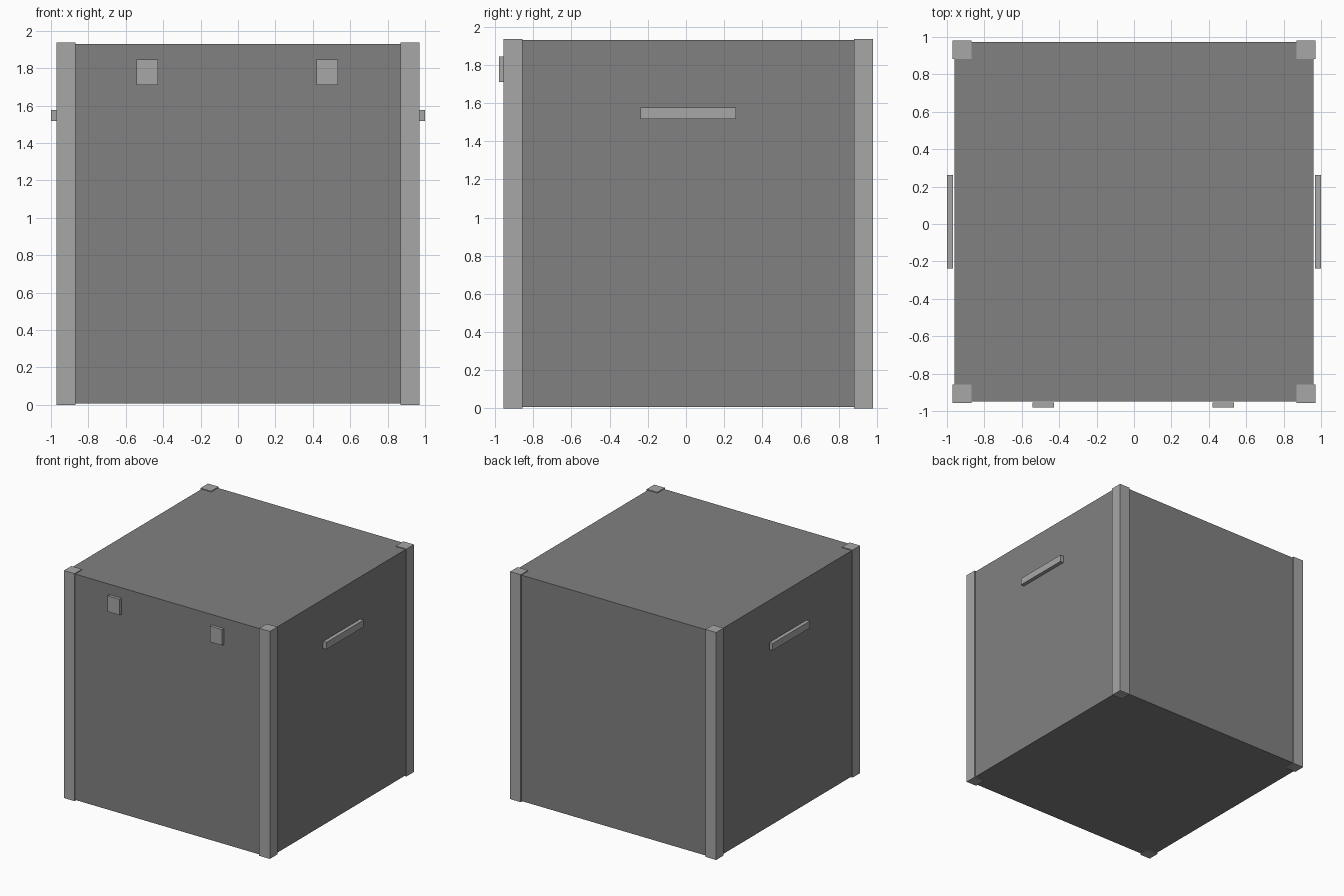
import bpy

if "Cube" in bpy.data.objects:
    bpy.data.objects.remove(bpy.data.objects["Cube"])


def material(name, value):
    m = bpy.data.materials.new(name)
    m.diffuse_color = (value, value, value, 1.0)
    m.use_nodes = True
    m.node_tree.nodes["Principled BSDF"].inputs["Base Color"].default_value = m.diffuse_color
    return m


dark_grey = material("dark_grey", 0.22)
light_grey = material("light_grey", 0.39)


def box(name, lo, hi, mat):
    """Axis-aligned box between two corners."""
    bpy.ops.mesh.primitive_cube_add(
        size=1, location=[(a + b) / 2 for a, b in zip(lo, hi)])
    ob = bpy.context.object
    ob.name = name
    ob.scale = [b - a for a, b in zip(lo, hi)]
    bpy.ops.object.transform_apply(location=False, rotation=False, scale=True)
    ob.data.materials.append(mat)
    return ob


CY = 0.012  # depth centre of the crate, leaving room for the front clasps

# Main body
box("crate_body", (-0.961, CY - 0.96, 0.007), (0.961, CY + 0.96, 1.93), dark_grey)

# Corner posts, slightly proud of the body on every side
for sx, side in ((-1, "left"), (1, "right")):
    for sy, end in ((-1, "front"), (1, "back")):
        x, y = sx * 0.92, CY + sy * 0.919
        box(f"{end}_{side}_post", (x - 0.05, y - 0.05, 0),
            (x + 0.05, y + 0.05, 1.937), light_grey)

    # Side handles
    x = sx * 0.984
    box(f"{side}_handle", (x - 0.016, CY - 0.25, 1.517),
        (x + 0.016, CY + 0.25, 1.577), light_grey)

# Front clasps
for x, side in ((-0.485, "left"), (0.478, "right")):
    box(f"{side}_clasp", (x - 0.057, -0.98, 1.71),
        (x + 0.057, -0.955, 1.845), light_grey)
